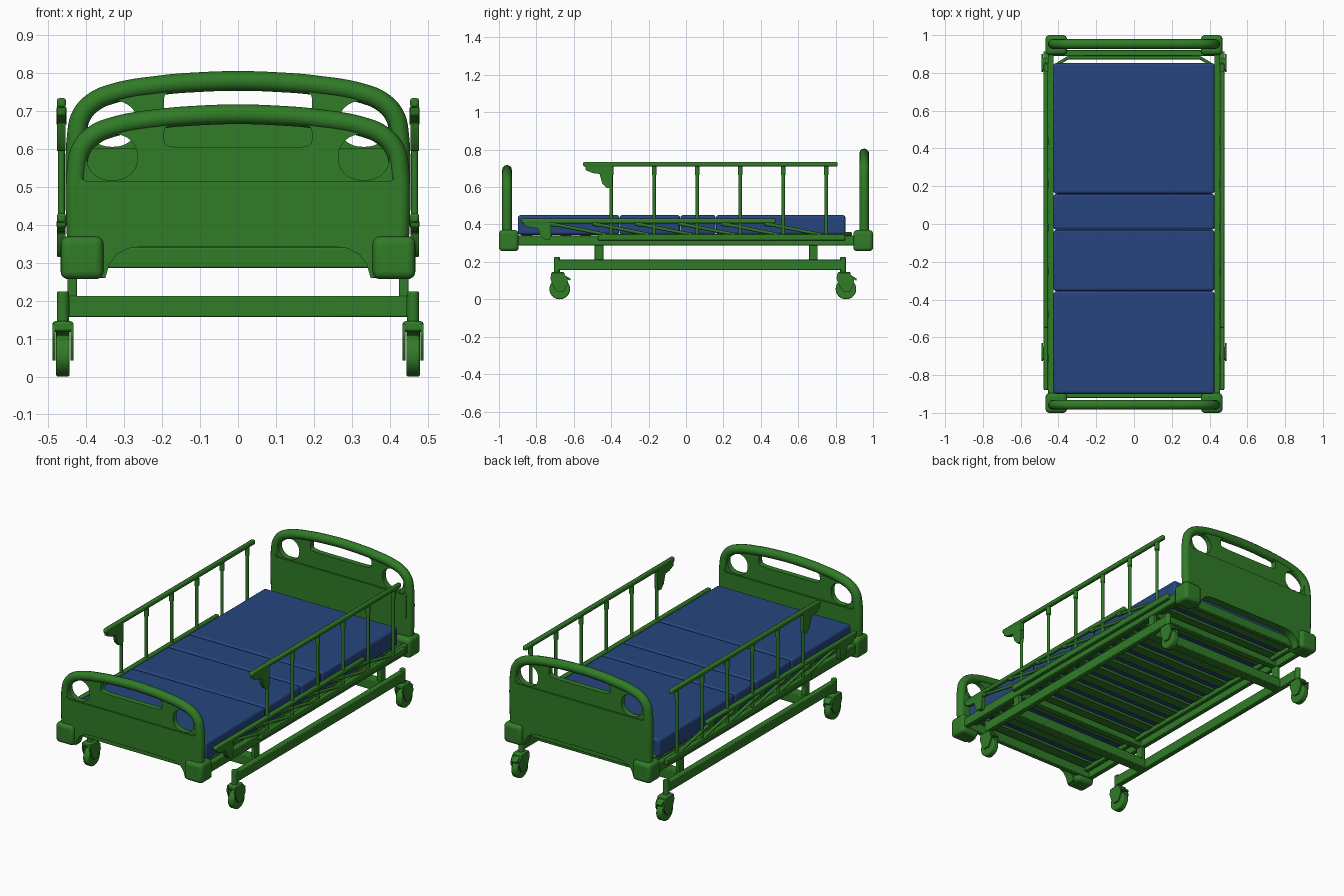
import bpy
from math import cos, sin, pi, copysign

if "Cube" in bpy.data.objects:
    bpy.data.objects.remove(bpy.data.objects["Cube"])


def material(name, rgb):
    m = bpy.data.materials.new(name)
    m.diffuse_color = (*rgb, 1)
    m.use_nodes = True
    m.node_tree.nodes["Principled BSDF"].inputs["Base Color"].default_value = m.diffuse_color
    return m


GREEN = material("green_paint", (0.03, 0.2, 0.02))
BLUE = material("blue_fabric", (0.02, 0.06, 0.21))


def finish(ob, mat=GREEN, bevel=0, segs=3):
    ob.data.materials.append(mat)
    if bevel:
        m = ob.modifiers.new("bevel", 'BEVEL')
        m.width, m.segments, m.limit_method = bevel, segs, 'ANGLE'
    bpy.ops.object.select_all(action='DESELECT')
    ob.select_set(True)
    bpy.context.view_layer.objects.active = ob
    bpy.ops.object.shade_smooth_by_angle(angle=0.6)
    return ob


def box(name, x, y, z, mat=GREEN, bevel=0.004, segs=2):
    """Box from three (min, max) ranges."""
    bpy.ops.mesh.primitive_cube_add(size=1, location=[(a + b) / 2 for a, b in (x, y, z)])
    ob = bpy.context.object
    ob.name = name
    ob.scale = [abs(b - a) for a, b in (x, y, z)]
    bpy.ops.object.transform_apply(location=False, rotation=False, scale=True)
    return finish(ob, mat, bevel, segs)


def cylinder(name, loc, r, depth, rot=(0, 0, 0), bevel=0.004):
    bpy.ops.mesh.primitive_cylinder_add(vertices=32, radius=r, depth=depth, location=loc, rotation=rot)
    bpy.context.object.name = name
    return finish(bpy.context.object, GREEN, bevel)


def curve_mesh(name, loops, cyclic, smooth=False, loc=(0, 0, 0), rot=(0, 0, 0), bevel=0, **props):
    """Curve built from point loops, converted to a mesh."""
    cu = bpy.data.curves.new(name, 'CURVE')
    for k, v in props.items():
        setattr(cu, k, v)
    for pts in loops:
        sp = cu.splines.new('BEZIER' if smooth else 'POLY')
        target = sp.bezier_points if smooth else sp.points
        target.add(len(pts) - 1)
        for t, p in zip(target, pts):
            p = tuple(p) + (0,) * (3 - len(p))
            t.co = p if smooth else (*p, 1)
            if smooth:
                t.handle_left_type = t.handle_right_type = 'AUTO'
        sp.use_cyclic_u = cyclic
    ob = bpy.data.objects.new(name, cu)
    bpy.context.collection.objects.link(ob)
    ob.location, ob.rotation_euler = loc, rot
    bpy.ops.object.select_all(action='DESELECT')
    ob.select_set(True)
    bpy.context.view_layer.objects.active = ob
    bpy.ops.object.convert(target='MESH')
    return finish(bpy.context.object, GREEN, bevel)


def tube(name, pts, r, smooth=False, cyclic=False):
    return curve_mesh(name, [pts], cyclic, smooth, dimensions='3D', bevel_depth=r,
                      bevel_resolution=4, use_fill_caps=True, resolution_u=8)


XZ, YZ = (pi / 2, 0, 0), (pi / 2, 0, pi / 2)


def plate(name, loops, thick, loc, rot, bevel=0):
    """Flat outline (extra loops are holes) extruded to a thickness."""
    return curve_mesh(name, loops, True, loc=loc, rot=rot, bevel=bevel,
                      dimensions='2D', fill_mode='BOTH', extrude=thick / 2)


def oval(cx, cz, rx, rz, n=2.2, steps=32):
    f = lambda v: copysign(abs(v) ** (2 / n), v)
    return [(cx + rx * f(cos(2 * pi * i / steps)), cz + rz * f(sin(2 * pi * i / steps)))
            for i in range(steps)]


def mirrored(half):
    """Left half (outside to centre) completed on the right."""
    return half + [(-x, z) for x, z in reversed(half) if x != 0]


# head and foot boards
def end_board(name, y, dz):
    side = 1 if y > 0 else -1
    arch = mirrored([(-0.424, 0.56 + dz), (-0.412, 0.603 + dz), (-0.38, 0.637 + dz), (-0.335, 0.657 + dz),
                     (-0.2, 0.681 + dz), (-0.1, 0.689 + dz), (0, 0.692 + dz)])
    foot = mirrored([(-0.35, 0.26), (-0.34, 0.295), (-0.32, 0.322), (-0.29, 0.338), (-0.25, 0.343)])
    outline = [(-0.424, 0.26)] + arch + [(0.424, 0.26)] + foot[::-1]
    # grip slot follows the arch
    slot = oval(0, 0.637 + dz, 0.195, 0.033, 7, 48)
    slot = [(x, z + (0.006 - 0.3 * x * x if z > 0.64 + dz else 0)) for x, z in slot]
    eyes = [oval(s * 0.332, 0.579 + dz, 0.067, 0.061) for s in (-1, 1)]
    plate(name + "_panel", [outline, slot] + eyes, 0.032, (0, y, 0), XZ)
    lower = [(-0.424, 0.27), (-0.424, 0.53 + dz), (-0.40, 0.515 + dz),
             (0.40, 0.515 + dz), (0.424, 0.53 + dz), (0.424, 0.27)] + foot[::-1]
    plate(name + "_thick_panel", [lower], 0.05, (0, y, 0), XZ, 0.008)
    rim = [(-0.424, y, 0.3)] + [(x, y, z) for x, z in arch] + [(0.424, y, 0.3)]
    tube(name + "_rim", rim, 0.026, smooth=True)
    for s in (-1, 1):
        box(name + "_corner_bumper", (s * 0.355, s * 0.468), (side * 0.895, side * 1.0),
            (0.257, 0.37), bevel=0.02, segs=4)


end_board("headboard", 0.953, 0.088)
end_board("footboard", -0.957, 0)

# mattress sections
cuts = [-0.9, -0.356, -0.031, 0.16, 0.853]
for a, b in zip(cuts, cuts[1:]):
    box("mattress_section", (-0.426, 0.426), (a + 0.001, b - 0.001), (0.345, 0.45), BLUE, 0.014, 4)

# deck frame, slats and stringers
for s in (-1, 1):
    box("deck_side_rail", (s * 0.425, s * 0.455), (-0.92, 0.92), (0.287, 0.34))
    box("deck_end_rail", (-0.43, 0.43), (s * 0.89, s * 0.92), (0.287, 0.34))
    box("deck_stringer", (s * 0.385, s * 0.41), (-0.88, 0.85), (0.31, 0.338))
for i in range(17):
    y = -0.85 + i * 0.104
    box("deck_slat", (-0.41, 0.41), (y - 0.03, y + 0.03), (0.33, 0.346), bevel=0.003)
tube("mattress_stop", [(-0.41, 0.80, 0.35), (-0.40, 0.85, 0.35), (-0.35, 0.88, 0.35),
                       (0.35, 0.88, 0.35), (0.40, 0.85, 0.35), (0.41, 0.80, 0.35)], 0.009)

# base frame and lift posts
for y in (-0.465, 0.68):
    box("base_cross_beam", (-0.45, 0.45), (y - 0.03, y + 0.03), (0.157, 0.213))
    box("deck_cross_beam", (-0.43, 0.43), (y - 0.02, y + 0.02), (0.287, 0.325))
    for s in (-1, 1):
        box("lift_post", (s * 0.425, s * 0.45), (y - 0.023, y + 0.023), (0.2, 0.3))


# casters
def caster(x, y):
    cylinder("caster_stem", (x, y - 0.015, 0.18), 0.016, 0.09)
    cylinder("caster_wheel", (x, y, 0.055), 0.055, 0.036, (0, pi / 2, 0), 0.006)
    box("caster_fork_crown", (x - 0.028, x + 0.028), (y - 0.045, y + 0.025), (0.118, 0.146), bevel=0.008)
    cheek = [(-0.045, 0.14), (0.02, 0.14), (0.04, 0.115), (0.045, 0.085), (0.02, 0.042), (-0.015, 0.042),
             (-0.035, 0.07), (-0.05, 0.11)]
    for s in (-1, 1):
        plate("caster_fork_cheek", [cheek], 0.008, (x + s * 0.024, y, 0), YZ, 0.002)
    plate("caster_brake_pedal", [[(0.015, 0.135), (0.058, 0.11), (0.055, 0.1), (0.015, 0.118)]],
          0.036, (x, y, 0), YZ, 0.002)


# side guard, raised or folded: (dy, dz) is the top bar offset from its raised place
def guard(name, x, dy, dz):
    top = 0.735 + dz
    box(name + "_top_bar", (x - 0.012, x + 0.012), (-0.55 + dy, 0.81 + dy), (top - 0.025, top), bevel=0.007)
    grip = [(-0.54, -0.02), (-0.535, -0.045), (-0.5, -0.06), (-0.462, -0.065), (-0.448, -0.115),
            (-0.425, -0.14), (-0.398, -0.138), (-0.392, -0.11), (-0.392, -0.02)]
    grip = [(y, z if dz == 0 else z * 0.8) for y, z in grip]
    plate(name + "_latch_grip", [grip], 0.022, (x, dy, top), YZ, 0.004)
    for i in range(6):
        y = -0.40 + i * 0.23
        a, b = (x, y, 0.34), (x, y + dy, top - 0.025)
        tube(name + "_baluster", [a, b], 0.009)
        t = 0.12
        c = [q + (p - q) * t for p, q in zip(a, b)]
        tube(name + "_baluster_socket", [c, b], 0.013)


for s in (-1, 1):
    x = s * 0.466
    box("base_side_rail", (s * 0.445, s * 0.477), (-0.69, 0.84), (0.157, 0.213))
    box("guard_mount_rail", (s * 0.454, s * 0.478), (-0.47, 0.85), (0.315, 0.348))
    guard("raised_guard", x, 0, 0)
    guard("folded_guard", x, -0.33, -0.304)
    for y in (-0.675, 0.855):
        caster(s * 0.462, y)
